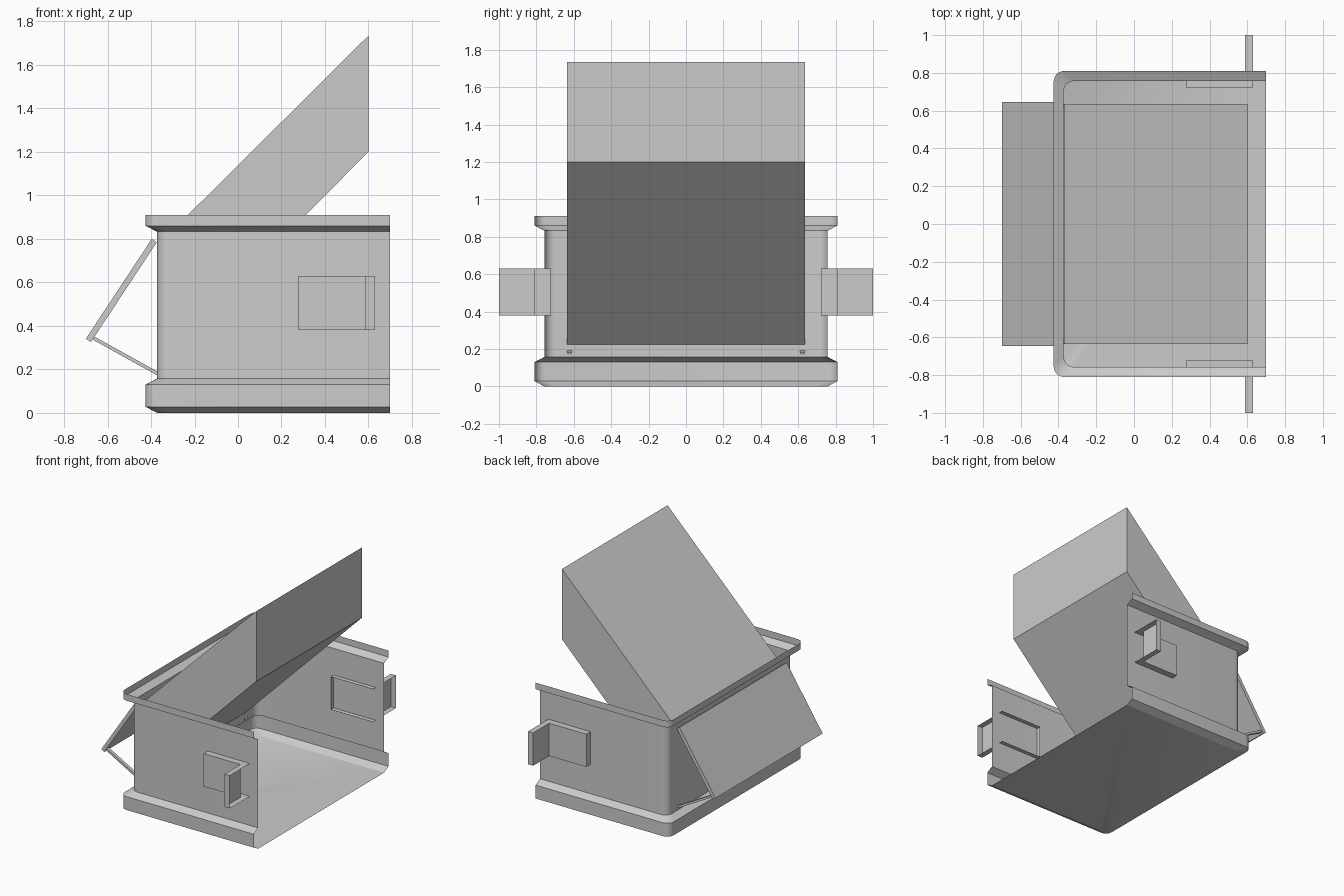
import bpy, bmesh, math
from mathutils import Vector

cube = bpy.data.objects.get("Cube")
if cube:
    bpy.data.objects.remove(cube, do_unlink=True)

grey = bpy.data.materials.new("plain_grey")
grey.use_nodes = True
grey.diffuse_color = (0.6, 0.6, 0.6, 1)
grey.node_tree.nodes["Principled BSDF"].inputs["Base Color"].default_value = (0.6, 0.6, 0.6, 1)


def finish(name, bm, recalc=True):
    if recalc:
        bmesh.ops.recalc_face_normals(bm, faces=bm.faces)
    mesh = bpy.data.meshes.new(name)
    bm.to_mesh(mesh)
    bm.free()
    mesh.materials.append(grey)
    obj = bpy.data.objects.new(name, mesh)
    bpy.context.collection.objects.link(obj)
    return obj


def prism(name, profile, y0, y1):
    """Extrude an (x, z) profile along y."""
    bm = bmesh.new()
    face = bm.faces.new([bm.verts.new((x, y0, z)) for x, z in profile])
    ext = bmesh.ops.extrude_face_region(bm, geom=[face], use_keep_orig=True)
    moved = [v for v in ext["geom"] if isinstance(v, bmesh.types.BMVert)]
    bmesh.ops.translate(bm, verts=moved, vec=(0, y1 - y0, 0))
    return finish(name, bm)


def bar(start, end, thick):
    """Outline of a straight bar between two (x, z) points."""
    a, b = Vector(start), Vector(end)
    d = (b - a).normalized()
    n = Vector((-d.y, d.x)) * thick / 2
    return [a + n, b + n, b - n, a - n]


# Room shell: thin wall with flared base and rim, open at the +x end
def outline(flare, radius=0.055, steps=6):
    back, half = -0.372 - flare, 0.757 + flare
    pts = [(0.7, -half)]
    for sign in (-1, 1):
        arc = []
        for i in range(steps + 1):
            a = math.pi / 2 * i / steps
            arc.append((back + radius - radius * math.sin(a),
                        sign * (half - radius + radius * math.cos(a))))
        pts += arc if sign < 0 else arc[::-1]
    return pts + [(0.7, half)]


LEVELS = [(0, 0), (0.028, 0.053), (0.13, 0.053), (0.158, 0),
          (0.833, 0), (0.86, 0.053), (0.91, 0.053)]
bm = bmesh.new()
rings = [[bm.verts.new((x, y, z)) for x, y in outline(f)] for z, f in LEVELS]
bm.faces.new(rings[0])
for low, high in zip(rings, rings[1:]):
    for i in range(len(low) - 1):
        bm.faces.new((low[i + 1], low[i], high[i], high[i + 1]))
shell = finish("room_shell", bm, recalc=False)
bpy.context.view_layer.objects.active = shell
shell.select_set(True)
bpy.ops.object.shade_smooth_by_angle(angle=math.radians(25))
shell.select_set(False)

# Slanted shaft rising from the end wall
prism("slanted_shaft", [(-0.371, 0.225), (0.6, 1.2), (0.6, 1.735), (-0.371, 0.77)],
      -0.635, 0.635)

# Propped flap outside the end wall, with two stays
prism("flap", bar((-0.385, 0.792), (-0.688, 0.333), 0.028), -0.645, 0.645)
for side, name in ((-1, "right_stay"), (1, "left_stay")):
    prism(name, bar((-0.668, 0.346), (-0.365, 0.178), 0.016), side * 0.61, side * 0.635)

# Hollow side hatches: L-shaped ducts, open at the inside and at the +x end
DUCT = [(0.275, 0.723), (0.275, 0.807), (0.587, 0.807),
        (0.587, 1.0), (0.63, 1.0), (0.63, 0.723)]
for side, name in ((-1, "right_hatch"), (1, "left_hatch")):
    bm = bmesh.new()
    low, high = [[bm.verts.new((x, side * y, z)) for x, y in DUCT] for z in (0.38, 0.63)]
    for ring in (low, high):
        bm.faces.new((ring[0], ring[1], ring[2], ring[5]))
        bm.faces.new((ring[2], ring[3], ring[4], ring[5]))
    for i in range(4):
        bm.faces.new((low[i], low[i + 1], high[i + 1], high[i]))
    finish(name, bm)
